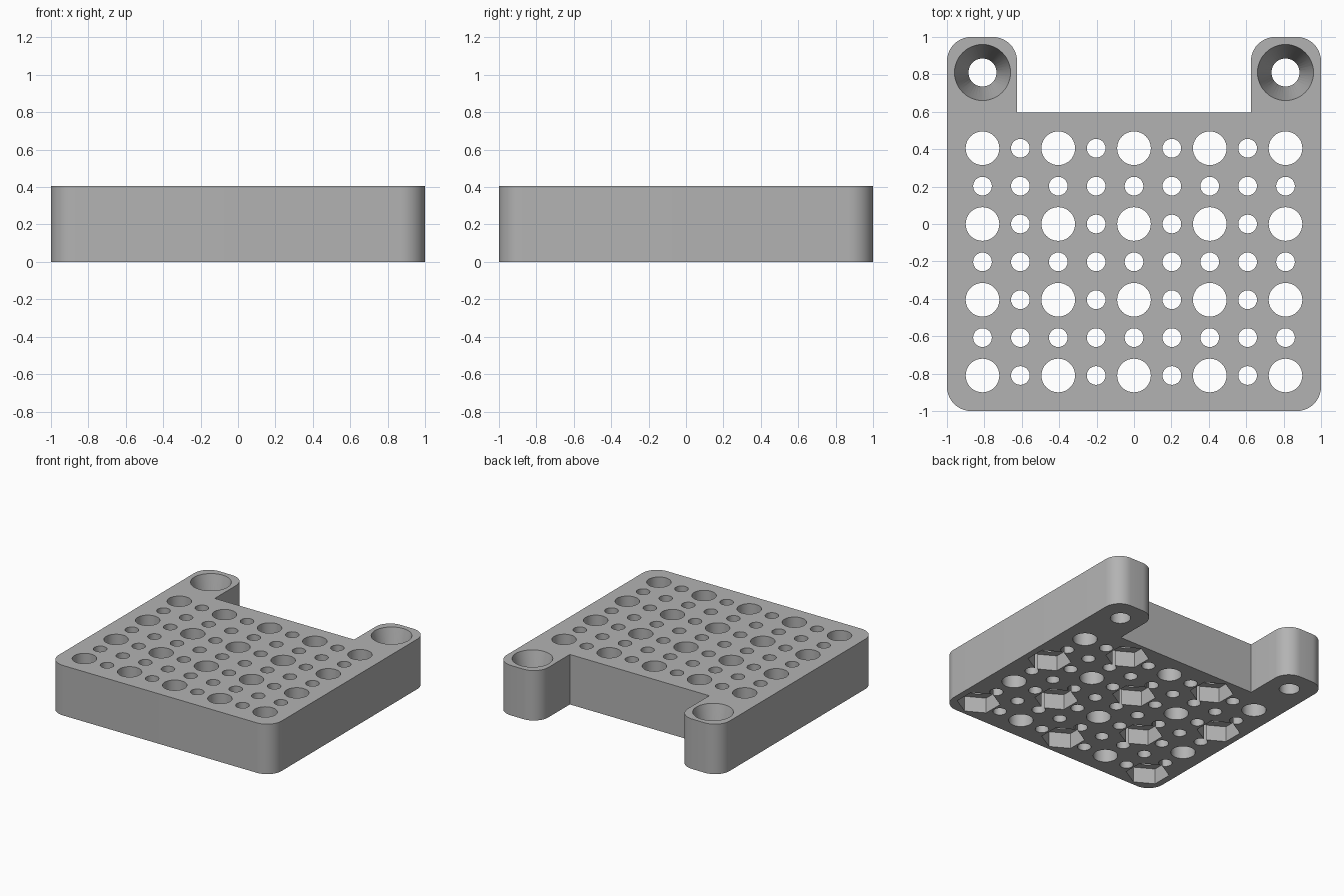
import bpy, bmesh, math
from mathutils import Matrix

if "Cube" in bpy.data.objects:
    bpy.data.objects.remove(bpy.data.objects["Cube"], do_unlink=True)

HEIGHT = 0.405
PITCH = 0.405
CORNER = 0.13

grey = bpy.data.materials.new("plain grey")
grey.use_nodes = True
colour = (0.45, 0.45, 0.45, 1)
grey.diffuse_color = colour
grey.node_tree.nodes["Principled BSDF"].inputs["Base Color"].default_value = colour


def new_object(name, bm):
    bmesh.ops.recalc_face_normals(bm, faces=bm.faces)
    mesh = bpy.data.meshes.new(name)
    bm.to_mesh(mesh)
    bm.free()
    mesh.materials.append(grey)
    obj = bpy.data.objects.new(name, mesh)
    bpy.context.collection.objects.link(obj)
    return obj


def add_plug(bm, x, y, z0, z1, r0, r1, sides):
    """Closed prism or cone section running from z0 to z1."""
    place = Matrix.Translation((x, y, (z0 + z1) / 2))
    bmesh.ops.create_cone(bm, cap_ends=True, segments=sides, radius1=r0,
                          radius2=r1, depth=z1 - z0, matrix=place)


def rounded(x, y, start, steps=10):
    """Quarter arc centred on (x, y)."""
    angles = [start + math.pi / 2 * i / steps for i in range(steps + 1)]
    return [(x + CORNER * math.cos(a), y + CORNER * math.sin(a)) for a in angles]


def cut(target, cutter):
    mod = target.modifiers.new(cutter.name, "BOOLEAN")
    mod.operation = "DIFFERENCE"
    mod.solver = "EXACT"
    mod.object = cutter
    bpy.context.view_layer.objects.active = target
    bpy.ops.object.modifier_apply(modifier=mod.name)
    bpy.data.objects.remove(cutter, do_unlink=True)


# Plate outline: right half, then mirrored to the other side
edge = 1 - CORNER
half = rounded(edge, -edge, -math.pi / 2) + rounded(edge, edge, 0)
half += rounded(0.625 + CORNER, edge, math.pi / 2) + [(0.625, 0.595)]
outline = half + [(-x, y) for x, y in reversed(half)]
bm = bmesh.new()
base = bm.faces.new([bm.verts.new((x, y, 0)) for x, y in outline])
top = bmesh.ops.extrude_face_region(bm, geom=[base])["geom"]
bmesh.ops.translate(bm, vec=(0, 0, HEIGHT),
                    verts=[v for v in top if isinstance(v, bmesh.types.BMVert)])
plate = new_object("perforated_plate", bm)

# Grid of through holes: large on the main pitch, small on the half pitch
holes, pockets = bmesh.new(), bmesh.new()
for col in range(9):
    for row in range(7):
        x, y = (col - 4) * PITCH / 2, (2 - row) * PITCH / 2
        large = col % 2 == 0 and row % 2 == 0
        radius = 0.09 if large else 0.05
        add_plug(holes, x, y, -0.1, HEIGHT + 0.1, radius, radius, 40 if large else 28)
        # Hexagonal nut pockets below every other large hole
        if large and (col + row) // 2 % 2 == 1:
            add_plug(pockets, x, y, -0.1, 0.125, 0.16, 0.16, 6)
bmesh.ops.rotate(pockets, cent=(0, 0, 0), verts=[], matrix=Matrix.Identity(3))

# Screw holes in the two tabs, with a tapered recess above
recesses = bmesh.new()
for side in (-1, 1):
    x, y = side * 2 * PITCH, 2 * PITCH
    add_plug(holes, x, y, -0.1, HEIGHT + 0.1, 0.075, 0.075, 40)
    add_plug(recesses, x, y, 0.1, HEIGHT + 0.001, 0.075, 0.15, 48)

for name, cutter in (("holes", holes), ("nut_pockets", pockets), ("recesses", recesses)):
    cut(plate, new_object(name, cutter))

plate.select_set(True)
bpy.context.view_layer.objects.active = plate
bpy.ops.object.shade_smooth_by_angle(angle=math.radians(30))
